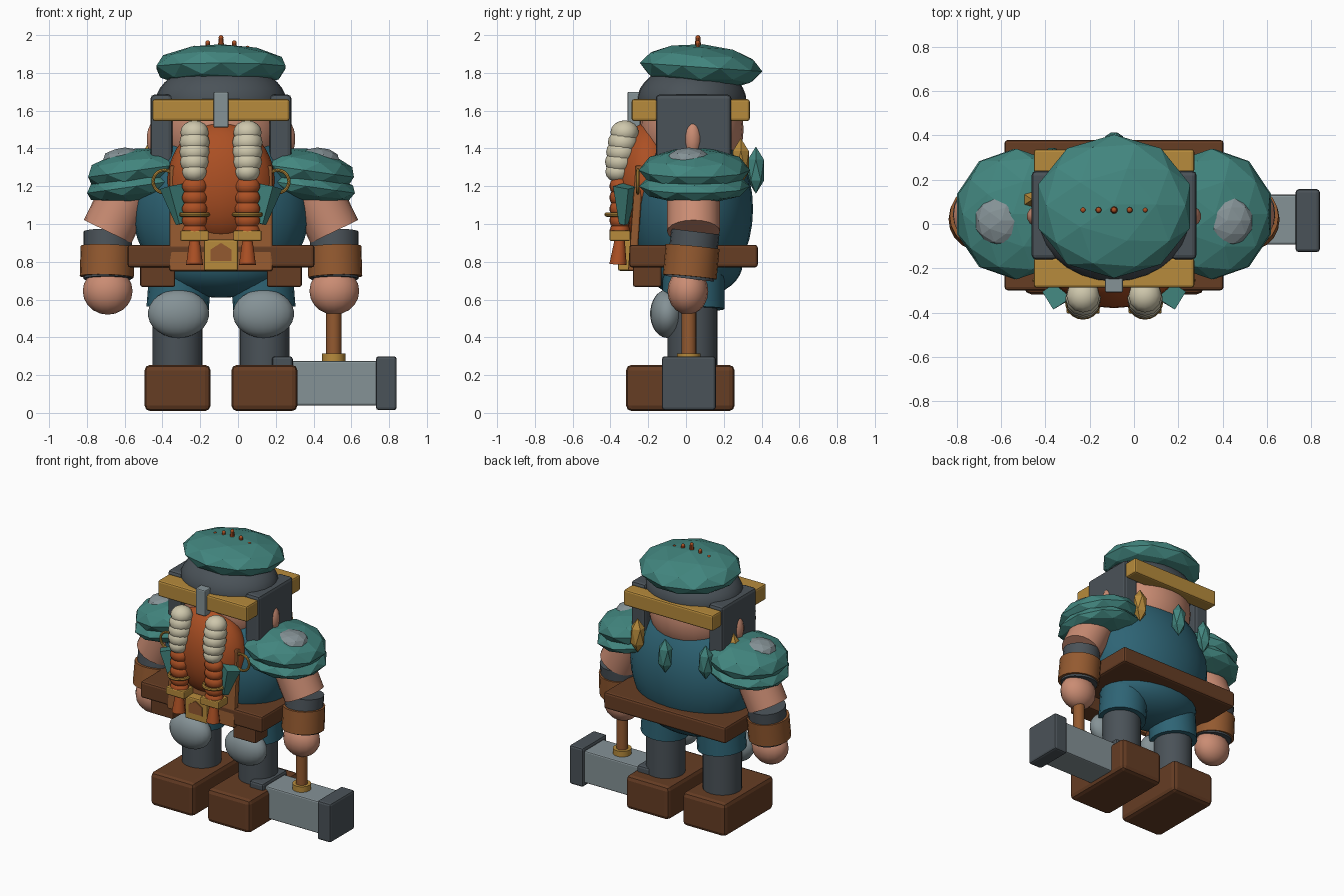
import bpy, bmesh, math
from mathutils import Matrix, Vector, Euler

cube = bpy.data.objects.get("Cube")
if cube:
    bpy.data.objects.remove(cube, do_unlink=True)

MID = -0.09  # the figure's own centre line


def material(name, r, g, b):
    lin = [(c / 255 / 12.92) if c < 11 else ((c / 255 + 0.055) / 1.055) ** 2.4 for c in (r, g, b)]
    m = bpy.data.materials.new(name)
    m.use_nodes = True
    m.diffuse_color = (*lin, 1)
    m.node_tree.nodes["Principled BSDF"].inputs["Base Color"].default_value = (*lin, 1)
    return m


TEAL = material("teal", 66, 134, 127)
BLUE = material("deep_blue", 46, 100, 117)
DARK = material("dark_iron", 74, 82, 88)
STEEL = material("steel", 133, 146, 150)
BROWN = material("dark_leather", 102, 61, 36)
TAN = material("tan_leather", 148, 90, 48)
GOLD = material("gold", 183, 139, 60)
SKIN = material("skin", 202, 140, 115)
ORANGE = material("ginger", 172, 80, 36)
CREAM = material("cream", 206, 199, 172)


def finish(bm, name, mat, loc, scale=(1, 1, 1), rot=(0, 0, 0), smooth=True):
    bmesh.ops.transform(bm, matrix=Matrix.Diagonal((*scale, 1)), verts=bm.verts)
    bmesh.ops.transform(bm, matrix=Euler(rot).to_matrix().to_4x4(), verts=bm.verts)
    mesh = bpy.data.meshes.new(name)
    bm.to_mesh(mesh)
    bm.free()
    mesh.materials.append(mat)
    ob = bpy.data.objects.new(name, mesh)
    ob.location = (loc[0] + MID, loc[1], loc[2])
    bpy.context.collection.objects.link(ob)
    if smooth:
        bpy.ops.object.select_all(action="DESELECT")
        ob.select_set(True)
        bpy.context.view_layer.objects.active = ob
        bpy.ops.object.shade_smooth_by_angle(angle=math.radians(35))
    return ob


def box(name, mat, loc, size, bevel=0.012, rot=(0, 0, 0)):
    bm = bmesh.new()
    bmesh.ops.create_cube(bm, size=1)
    bmesh.ops.transform(bm, matrix=Matrix.Diagonal((*size, 1)), verts=bm.verts)
    bmesh.ops.bevel(bm, geom=bm.edges[:], offset=bevel, segments=2, profile=0.5, affect="EDGES")
    return finish(bm, name, mat, loc, rot=rot, smooth=False)


def ball(name, mat, loc, radii, segs=20, rot=(0, 0, 0)):
    bm = bmesh.new()
    bmesh.ops.create_uvsphere(bm, u_segments=segs, v_segments=segs * 2 // 3, radius=1)
    return finish(bm, name, mat, loc, radii, rot)


def facet(name, mat, loc, radii, sub=2, rot=(0, 0, 0)):
    bm = bmesh.new()
    bmesh.ops.create_icosphere(bm, subdivisions=sub, radius=1)
    return finish(bm, name, mat, loc, radii, rot, smooth=False)


def tube(name, mat, a, b, r1, r2=None, segs=20):
    a, b = Vector(a), Vector(b)
    bm = bmesh.new()
    bmesh.ops.create_cone(bm, cap_ends=True, segments=segs, radius1=r1,
                          radius2=r1 if r2 is None else r2, depth=(b - a).length)
    return finish(bm, name, mat, (a + b) / 2, rot=(b - a).to_track_quat("Z", "Y").to_euler())


def ring(name, mat, loc, major, minor, rot=(0, 0, 0), n=20, m=8):
    # sweep a small circle around a large one
    bm = bmesh.new()
    loops = []
    for i in range(n):
        u = math.tau * i / n
        loops.append([bm.verts.new(((major + minor * math.cos(math.tau * j / m)) * math.cos(u),
                                    (major + minor * math.cos(math.tau * j / m)) * math.sin(u),
                                    minor * math.sin(math.tau * j / m))) for j in range(m)])
    for i in range(n):
        p, q = loops[i], loops[(i + 1) % n]
        for j in range(m):
            k = (j + 1) % m
            bm.faces.new((p[j], q[j], q[k], p[k]))
    return finish(bm, name, mat, loc, rot=rot)


# Torso, hips, belt and front panel
ball("torso", BLUE, (0, 0.03, 1.08), (0.47, 0.325, 0.47), 28)
ball("hips", BLUE, (0, 0.04, 0.79), (0.38, 0.26, 0.18), 28)
box("belt", BROWN, (0, 0.04, 0.83), (0.99, 0.68, 0.12), 0.015)
box("apron_panel", TAN, (0, -0.265, 1.03), (0.545, 0.045, 0.56), 0.01, (math.radians(-4), 0, 0))
box("buckle", GOLD, (0, -0.32, 0.835), (0.18, 0.08, 0.165), 0.01)

# Pointed emblem plate on the buckle
bm = bmesh.new()
pts = [(-.055, 0, -.04), (.055, 0, -.04), (.055, 0, .02), (0, 0, .055), (-.055, 0, .02)]
face = bm.faces.new([bm.verts.new(p) for p in pts])
new = bmesh.ops.extrude_face_region(bm, geom=[face])["geom"]
bmesh.ops.translate(bm, vec=(0, 0.009, 0), verts=[v for v in new if isinstance(v, bmesh.types.BMVert)])
bmesh.ops.recalc_face_normals(bm, faces=bm.faces)
finish(bm, "buckle_emblem", TAN, (0, -0.367, 0.845), smooth=False)

# Head, cap and helmet
ball("head", SKIN, (0, 0.03, 1.5), (0.32, 0.275, 0.3), 24)
ball("helmet_dome", DARK, (0, 0.03, 1.65), (0.345, 0.29, 0.2), 28)
facet("cap", TEAL, (0, 0.08, 1.83), (0.36, 0.325, 0.122), 2, (math.radians(-4), 0, 0))
box("front_band", GOLD, (0, -0.22, 1.603), (0.725, 0.135, 0.115))
box("back_band", GOLD, (0, 0.285, 1.603), (0.725, 0.105, 0.115))
box("nose_guard", STEEL, (0, -0.275, 1.605), (0.08, 0.07, 0.19), 0.008)
for i in range(-2, 3):
    top = 2.0 - 0.028 * abs(i)
    tube("cap_stud", ORANGE, (i * 0.07, 0.063, 1.9), (i * 0.07, 0.063, top - 0.012), 0.022 - 0.004 * abs(i), 0.012, 10)
    ball("cap_stud_tip", ORANGE, (i * 0.07, 0.063, top - 0.013), [0.013] * 3, 10)

# Beard
ball("beard", ORANGE, (0, -0.2, 1.22), (0.285, 0.18, 0.32), 24)

# Gem necklace around the back of the neck
gems = [(0.36, 0.11, TEAL), (0.28, 0.29, GOLD), (0, 0.37, TEAL), (-0.28, 0.30, TEAL), (-0.37, 0.11, GOLD)]
for x, y, mat in gems:
    facet("neck_gem", mat, (x, y, 1.285 if mat == TEAL else 1.33), (0.055, 0.05, 0.125), 1)

for s, side in ((-1, "right"), (1, "left")):
    # Legs and boots
    box(side + "_boot", BROWN, (s * 0.23, -0.03, 0.132), (0.35, 0.575, 0.245), 0.03)
    tube(side + "_leg", DARK, (s * 0.23, 0.035, 0.2), (s * 0.23, 0.035, 0.62), 0.132)
    tube(side + "_trouser", BLUE, (s * 0.23, 0.04, 0.55), (s * 0.21, 0.04, 0.8), 0.165)
    ball(side + "_knee_pad", STEEL, (s * 0.225, -0.1, 0.525), (0.162, 0.09, 0.128))
    box(side + "_pouch", BROWN, (s * 0.335, -0.205, 0.73), (0.185, 0.15, 0.125), 0.01)

    # Arms
    tube(side + "_upper_arm", SKIN, (s * 0.60, 0.04, 0.96), (s * 0.45, 0.04, 1.27), 0.14)
    tube(side + "_forearm", DARK, (s * 0.60, 0.02, 0.71), (s * 0.60, 0.05, 0.96), 0.128)
    tube(side + "_cuff", TAN, (s * 0.605, 0.02, 0.72), (s * 0.6, 0.035, 0.88), 0.143)
    ball(side + "_hand", SKIN, (s * 0.60, 0.01, 0.645), (0.132, 0.108, 0.125), 16)

    # Layered shoulder armour
    tilt = (0, math.radians(8 * s), 0)
    facet(side + "_upper_pauldron", TEAL, (s * 0.44, 0.045, 1.285), (0.28, 0.295, 0.115), 2, tilt)
    facet(side + "_lower_pauldron", TEAL, (s * 0.45, 0.045, 1.2), (0.275, 0.295, 0.085), 2, tilt)
    facet(side + "_pauldron_boss", STEEL, (s * 0.51, 0.015, 1.34), (0.12, 0.12, 0.065), 2)

    # Helmet cheeks, ears and earrings
    box(side + "_helmet_cheek", DARK, (s * 0.315, 0.04, 1.485), (0.115, 0.4, 0.4), 0.02)
    ball(side + "_ear", SKIN, (s * 0.34, 0.035, 1.45), (0.055, 0.05, 0.1), 14)
    ring(side + "_hoop", GOLD, (s * 0.30, -0.255, 1.225), 0.06, 0.009, (math.pi / 2, 0, 0))

    # Moustache beads, braid, clasps and tassel
    for i, r in enumerate((0.075, 0.08, 0.08, 0.077, 0.066)):
        ball(side + "_moustache_bead", CREAM, (s * 0.14, -0.325 - 0.009 * i, 1.485 - 0.052 * i),
             (r, r, r * 0.85), 12)
    for i in range(5):
        ball(side + "_braid_bead", ORANGE, (s * 0.14, -0.35, 1.2 - 0.06 * i), (0.068, 0.055, 0.052), 14)
    ring(side + "_braid_ring", GOLD, (s * 0.14, -0.35, 1.05), 0.07, 0.012)
    box(side + "_braid_clasp", GOLD, (s * 0.14, -0.35, 0.938), (0.15, 0.11, 0.055), 0.008)
    tube(side + "_braid_tassel", ORANGE, (s * 0.14, -0.36, 0.785), (s * 0.14, -0.35, 0.93), 0.046, 0.025, 14)

    # Tapering side charms
    tube(side + "_side_charm", TEAL, (s * 0.215, -0.33, 1.0), (s * 0.26, -0.32, 1.2), 0.025, 0.068, 4)

# Hammer held in the left hand
tube("hammer_handle", TAN, (0.597, 0.015, 0.25), (0.597, 0.015, 0.62), 0.04, segs=16)
tube("hammer_collar", GOLD, (0.597, 0.015, 0.27), (0.597, 0.015, 0.315), 0.062, segs=16)
box("hammer_head", STEEL, (0.6, 0.02, 0.157), (0.5, 0.225, 0.235), 0.01)
for s in (-1, 1):
    box("hammer_face", DARK, (0.6 + s * 0.275, 0.015, 0.157), (0.11, 0.285, 0.285), 0.015)
